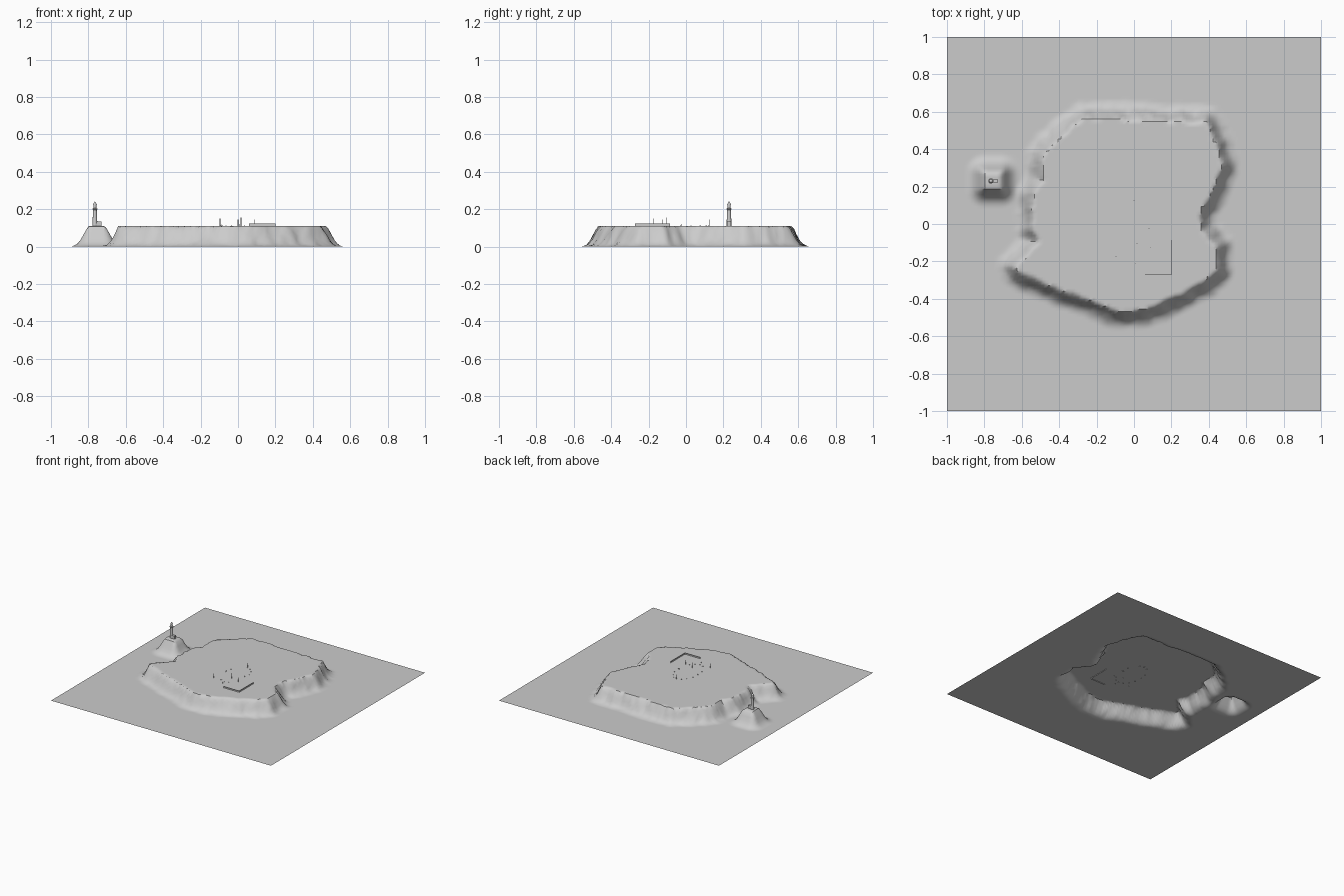
import bpy, bmesh, math
from mathutils import Vector, noise

cube = bpy.data.objects.get("Cube")
if cube:
    bpy.data.objects.remove(cube, do_unlink=True)

stone = bpy.data.materials.new("pale_grey_stone")
stone.use_nodes = True
GREY = (0.6, 0.6, 0.6, 1)
stone.diffuse_color = GREY
stone.node_tree.nodes["Principled BSDF"].inputs["Base Color"].default_value = GREY

TOP = 0.111


def finish(name, bm, angle=35):
    """Turn a bmesh into a shaded object."""
    mesh = bpy.data.meshes.new(name)
    bm.to_mesh(mesh)
    bm.free()
    mesh.materials.append(stone)
    obj = bpy.data.objects.new(name, mesh)
    bpy.context.collection.objects.link(obj)
    bpy.ops.object.select_all(action='DESELECT')
    obj.select_set(True)
    bpy.context.view_layer.objects.active = obj
    bpy.ops.object.shade_smooth_by_angle(angle=math.radians(angle))
    return obj


def box(name, x0, x1, y0, y1, z0, z1):
    bm = bmesh.new()
    bmesh.ops.create_cube(bm, size=1)
    for v in bm.verts:
        v.co = (x0 + (v.co.x + .5) * (x1 - x0),
                y0 + (v.co.y + .5) * (y1 - y0),
                z0 + (v.co.z + .5) * (z1 - z0))
    return finish(name, bm)


def lathe(name, x, y, profile, sides=12):
    """Spin a (radius, height) profile around a vertical axis."""
    bm = bmesh.new()
    verts = [bm.verts.new((x + r, y, z)) for r, z in profile]
    edges = [bm.edges.new(pair) for pair in zip(verts, verts[1:])]
    bmesh.ops.spin(bm, geom=verts + edges, cent=(x, y, 0), axis=(0, 0, 1),
                   angle=math.tau, steps=sides, use_duplicate=False)
    bmesh.ops.remove_doubles(bm, verts=bm.verts, dist=0.0001)
    bmesh.ops.recalc_face_normals(bm, faces=bm.faces)
    return finish(name, bm)


# Cliff-top outlines of the main island and the islet
island = [(-.27, .56), (-.1, .565), (.15, .55), (.38, .545), (.44, .43),
          (.47, .3), (.42, .18), (.36, .08), (.36, -.03), (.44, -.12),
          (.44, -.25), (.39, -.3), (.2, -.40), (.05, -.46), (-.1, -.47),
          (-.2, -.42), (-.4, -.35), (-.62, -.255), (-.64, -.23), (-.51, -.1),
          (-.54, -.02), (-.54, .16), (-.49, .23), (-.49, .37), (-.4, .46)]
islet = [(-.80, .19), (-.71, .19), (-.71, .275), (-.80, .275)]

# Cliff section: distance outside the outline, height
section = [(0, TOP), (.02, .075), (.042, .035), (.062, .012), (.09, 0)]


def outside_distance(p, outline):
    inside, best = False, 9.0
    for i, b in enumerate(outline):
        a = Vector(outline[i - 1])
        b = Vector(b)
        if (a.y > p.y) != (b.y > p.y):
            if p.x < a.x + (p.y - a.y) / (b.y - a.y) * (b.x - a.x):
                inside = not inside
        ab = b - a
        t = max(0, min(1, (p - a).dot(ab) / ab.length_squared))
        best = min(best, (p - a - ab * t).length)
    return -best if inside else best


def cliff_height(d):
    if d <= 0:
        return TOP
    for (d0, z0), (d1, z1) in zip(section, section[1:]):
        if d < d1:
            return z0 + (z1 - z0) * (d - d0) / (d1 - d0)
    return 0


# Ground sheet raised into the two steep-sided plateaus
bm = bmesh.new()
bmesh.ops.create_grid(bm, x_segments=128, y_segments=128, size=1)
for v in bm.verts:
    p = v.co.xy
    if abs(p.x) < .9 and abs(p.y) < .75:
        rough = .014 * noise.noise(Vector((p.x * 14, p.y * 14, 0)))
        rough += .006 * noise.noise(Vector((p.x * 45, p.y * 45, 3)))
        d = outside_distance(p, island) + rough
        v.co.z = max(cliff_height(d), cliff_height(outside_distance(p, islet)))
finish("island_terrain", bm, 40)

# Lighthouse with gallery, lantern and pointed roof
lathe("lighthouse_tower", -.765, .23,
      [(0, TOP - .01), (.014, TOP - .01), (.010, .196), (.014, .198),
       (.014, .204), (.008, .205), (.008, .225), (.010, .226), (0, .242)])
box("keeper_house", -.757, -.73, .22, .24, TOP - .01, .135)

# Low corner wall
box("front_wall", .06, .2, -.272, -.269, TOP - .005, .122)
box("side_wall", .198, .201, -.272, -.085, TOP - .005, .122)

# Slender posts scattered over the plateau
posts = [(0, .125, .145), (-.09, -.025, .118), (.08, -.025, .12),
         (.016, -.105, .155), (.09, -.125, .145), (-.096, -.175, .15),
         (.01, -.21, .12)]
for x, y, z in posts:
    lathe("post", x, y, [(0, TOP - .005), (.002, TOP - .005), (.002, z), (0, z)], 6)

# Dotted ring of tiny kerb stones
for i in range(16):
    a = math.tau * i / 16
    x, y = .09 * math.cos(a), -.03 + .15 * math.sin(a)
    box("kerb_stone", x - .003, x + .003, y - .003, y + .003, TOP - .003, TOP + .002)
